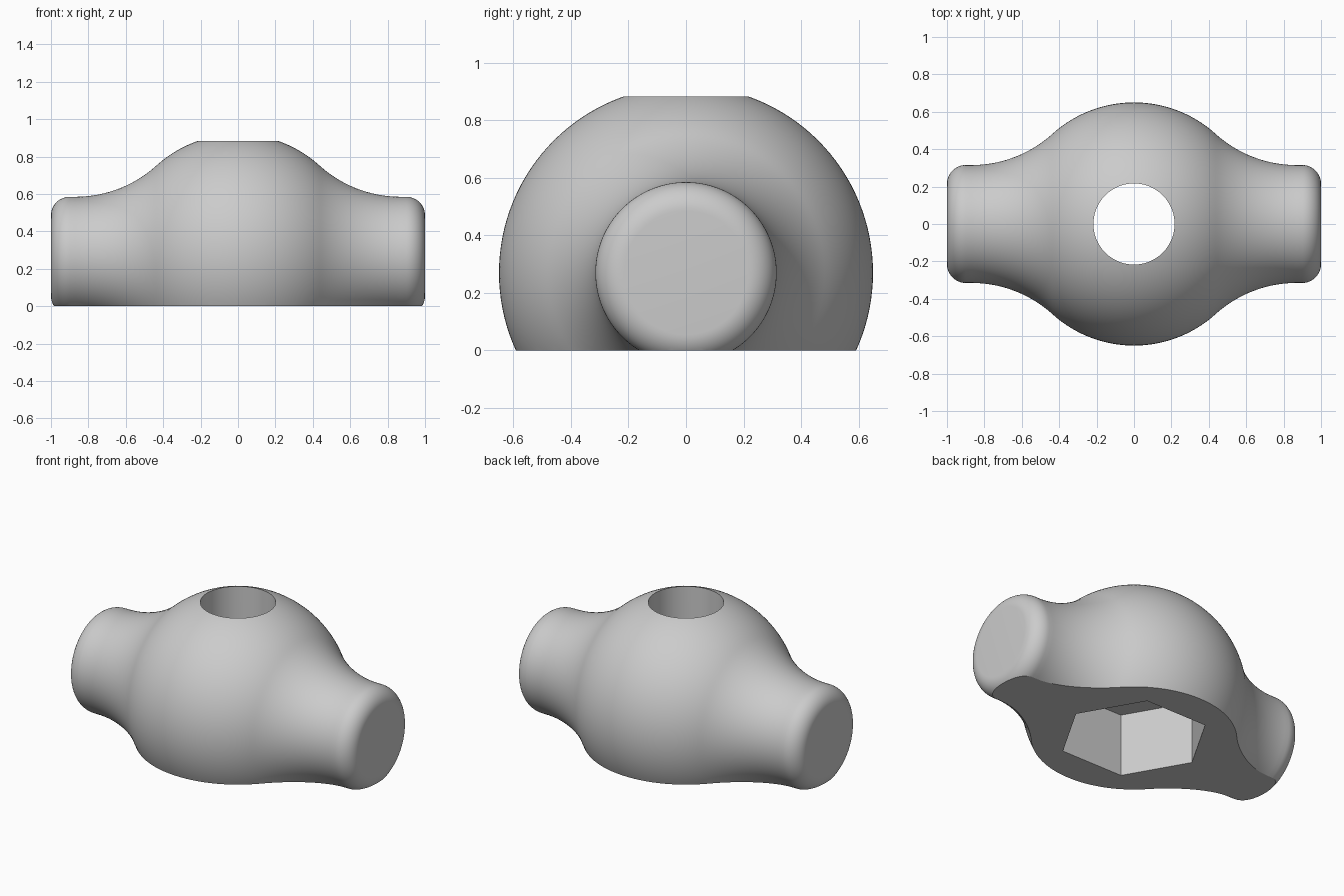
import bpy, bmesh
from math import cos, sin, pi, radians, atan2, hypot
from mathutils import Vector

if "Cube" in bpy.data.objects:
    bpy.data.objects.remove(bpy.data.objects["Cube"], do_unlink=True)

AXIS_Z = 0.27        # height of the turning axis
BALL = 0.65          # central ball radius
NECK = 0.315         # arm radius
FILLET = 0.647       # concave blend radius
ROUND = 0.1          # rounding of the arm ends
FILLET_X = 0.87

grey = bpy.data.materials.new("plain grey")
grey.use_nodes = True
colour = (0.6, 0.6, 0.6, 1)
grey.diffuse_color = colour
grey.node_tree.nodes["Principled BSDF"].inputs["Base Color"].default_value = colour


def arc(cx, cr, radius, start, end, steps):
    """Points (x, r) along an arc of the half profile."""
    angles = [start + (end - start) * i / steps for i in range(steps + 1)]
    return [(cx + radius * cos(a), cr + radius * sin(a)) for a in angles]


def make_object(name, bm):
    mesh = bpy.data.meshes.new(name)
    bm.to_mesh(mesh)
    bm.free()
    mesh.materials.append(grey)
    ob = bpy.data.objects.new(name, mesh)
    bpy.context.collection.objects.link(ob)
    return ob


def prism(name, sides, radius, bottom, top):
    """Upright prism with a corner on the x axis."""
    bm = bmesh.new()
    ring = [bm.verts.new((radius * cos(2 * pi * i / sides),
                          radius * sin(2 * pi * i / sides), bottom)) for i in range(sides)]
    base = bm.faces.new(ring)
    moved = bmesh.ops.extrude_face_region(bm, geom=[base])["geom"]
    verts = [g for g in moved if isinstance(g, bmesh.types.BMVert)]
    bmesh.ops.translate(bm, verts=verts, vec=(0, 0, top - bottom))
    bmesh.ops.recalc_face_normals(bm, faces=bm.faces)
    return make_object(name, bm)


# Half profile: ball, concave blend, rounded arm end
tangent = atan2(NECK + FILLET, FILLET_X)
half = arc(0, 0, BALL, pi / 2, tangent, 20)
half += arc(FILLET_X, NECK + FILLET, FILLET, tangent + pi, 1.5 * pi, 24)[1:]
half += arc(1 - ROUND, NECK - ROUND, ROUND, pi / 2, 0, 12)
half.append((1, 0))
profile = [(-x, r) for x, r in reversed(half[1:])] + half

# Turned body, cut flat underneath
bm = bmesh.new()
verts = [bm.verts.new((x, 0, AXIS_Z + r)) for x, r in profile]
edges = [bm.edges.new(pair) for pair in zip(verts, verts[1:])]
bmesh.ops.spin(bm, geom=verts + edges, cent=(0, 0, AXIS_Z), axis=(1, 0, 0),
               angle=2 * pi, steps=128)
bmesh.ops.remove_doubles(bm, verts=bm.verts, dist=0.0005)
cut = bmesh.ops.bisect_plane(bm, geom=bm.verts[:] + bm.edges[:] + bm.faces[:],
                             plane_co=(0, 0, 0), plane_no=(0, 0, -1), clear_outer=True)
rim = [g for g in cut["geom_cut"] if isinstance(g, bmesh.types.BMEdge)]
bmesh.ops.holes_fill(bm, edges=rim, sides=0)
bmesh.ops.recalc_face_normals(bm, faces=bm.faces)
body = make_object("handle_body", bm)

# Bolt hole through the ball and hexagonal nut pocket from below
cutters = [prism("bolt_hole_cutter", 96, 0.217, -0.5, 1.5),
           prism("nut_pocket_cutter", 6, 0.435, -0.5, 0.4)]
bpy.context.view_layer.objects.active = body
for cutter in cutters:
    mod = body.modifiers.new(cutter.name, 'BOOLEAN')
    mod.operation = 'DIFFERENCE'
    mod.solver = 'EXACT'
    mod.object = cutter
    bpy.ops.object.modifier_apply(modifier=mod.name)
    bpy.data.objects.remove(cutter, do_unlink=True)

# Smooth shading with crisp cut edges
bpy.ops.object.select_all(action='DESELECT')
body.select_set(True)
bpy.ops.object.shade_smooth_by_angle(angle=radians(25))
